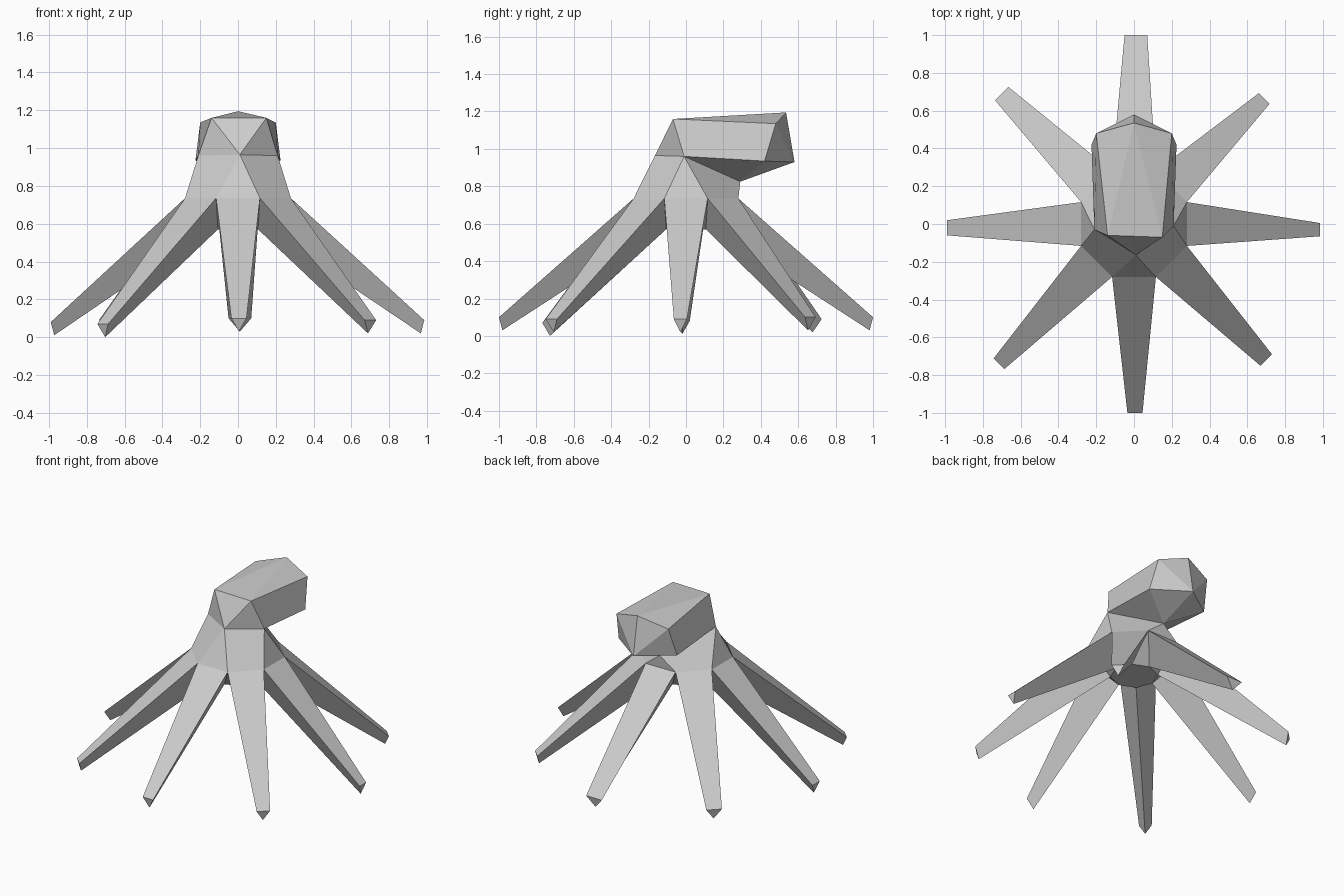
import bpy, bmesh
from math import sin, cos, radians
from mathutils import Vector

if "Cube" in bpy.data.objects:
    bpy.data.objects.remove(bpy.data.objects["Cube"])

bm = bmesh.new()


def v(x, y, z):
    return bm.verts.new((x, y, z))


def face(*vs):
    bm.faces.new(vs)


# Hub: upper octagon (leg tops) and smaller lower octagon (leg ridges)
def ring(radius, z, offset):
    return [v(radius * cos(radians(45 * k + offset)),
              radius * sin(radians(45 * k + offset)), z) for k in range(8)]


upper = ring(0.303, 0.735, 22.5)
lower = ring(0.15, 0.57, 0)
face(*lower)
for k in range(8):
    face(upper[k], lower[k], lower[(k + 1) % 8])

# Eight triangular tapered legs: tip x, tip y, half width, top z
tips = [(0.985, -0.03, 0.035, 0.09), (0.69, 0.665, 0.04, 0.10),
        (0.01, 1.0, 0.06, 0.10), (-0.70, 0.69, 0.05, 0.09),
        (-0.99, -0.02, 0.04, 0.08), (-0.715, -0.74, 0.04, 0.07),
        (0.005, -1.0, 0.04, 0.10), (0.70, -0.72, 0.043, 0.09)]
for k, (x, y, w, z) in enumerate(tips):
    a = radians(45 * k)
    out, side = Vector((cos(a), sin(a), 0)), Vector((-sin(a), cos(a), 0))
    top = Vector((x, y, z))
    t0 = bm.verts.new(top - side * w)
    t1 = bm.verts.new(top + side * w)
    tb = bm.verts.new(top - out * 0.018 - Vector((0, 0, 0.07)))
    r0, r1, rb = upper[k - 1], upper[k], lower[k]
    face(r0, t0, t1, r1)
    face(r1, t1, tb, rb)
    face(rb, tb, t0, r0)
    face(t0, tb, t1)

# Neck: octagon narrows to a four-point ring (right, back, left, front)
right, left = v(0.21, -0.01, 0.96), v(-0.21, -0.03, 0.96)
front, under = v(0.01, -0.165, 0.965), v(0, 0.29, 0.825)
neck = [right, under, left, front]
for i in range(4):
    a, b, c = upper[2 * i - 1], upper[2 * i], upper[(2 * i + 1) % 8]
    face(a, b, neck[i])
    face(b, c, neck[(i + 1) % 4], neck[i])

# Head: faceted sac reaching backward
back_top, back_low = v(0, 0.535, 1.195), v(0, 0.58, 0.93)
brows = {1: v(0.15, -0.07, 1.16), -1: v(-0.14, -0.06, 1.16)}
face(front, brows[1], brows[-1])
face(brows[-1], brows[1], back_top)
for s, cheek in ((1, right), (-1, left)):
    hi, lo = v(s * 0.20, 0.48, 1.135), v(s * 0.225, 0.42, 0.935)
    face(front, cheek, brows[s])
    face(cheek, lo, hi, brows[s])
    face(brows[s], hi, back_top)
    face(back_top, hi, back_low)
    face(hi, lo, back_low)
    face(cheek, lo, under)
    face(lo, back_low, under)

bmesh.ops.recalc_face_normals(bm, faces=bm.faces)
mesh = bpy.data.meshes.new("octopus_body")
bm.to_mesh(mesh)
bm.free()
bpy.context.collection.objects.link(bpy.data.objects.new("octopus_body", mesh))
